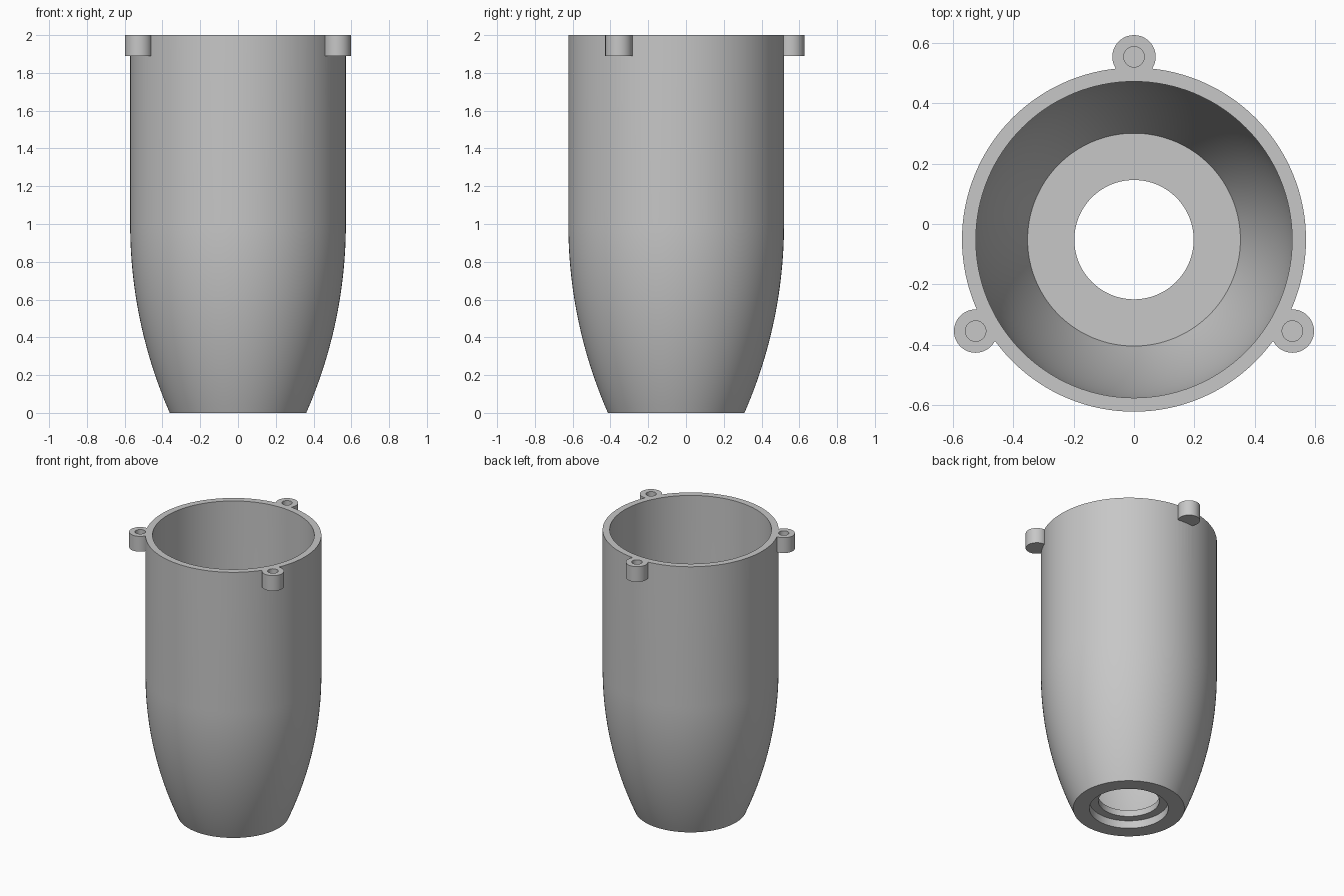
import bpy, bmesh, math
from mathutils import Vector

if "Cube" in bpy.data.objects:
    bpy.data.objects.remove(bpy.data.objects["Cube"], do_unlink=True)

CENTRE = Vector((0, -0.052, 0))
TOP, SHOULDER, FLOOR = 2.0, 1.0, 0.1
OUTER, WALL, ARC = 0.571, 0.046, 2.49   # radius, wall thickness, ogive arc radius

grey = bpy.data.materials.new("plain grey")
grey.use_nodes = True
colour = (0.57, 0.57, 0.57, 1)
grey.diffuse_color = colour
grey.node_tree.nodes["Principled BSDF"].inputs["Base Color"].default_value = colour


def revolve(name, profile, location, steps):
    """Spin a closed (radius, z) profile around the vertical axis."""
    bm = bmesh.new()
    verts = [bm.verts.new((r, 0, z)) for r, z in profile]
    edges = [bm.edges.new((a, b)) for a, b in zip(verts, verts[1:] + verts[:1])
             if a.co.x > 0 or b.co.x > 0]
    bmesh.ops.spin(bm, geom=verts + edges, cent=(0, 0, 0), axis=(0, 0, 1),
                   angle=math.tau, steps=steps)
    bmesh.ops.remove_doubles(bm, verts=bm.verts, dist=1e-5)
    bmesh.ops.recalc_face_normals(bm, faces=bm.faces)
    mesh = bpy.data.meshes.new(name)
    bm.to_mesh(mesh)
    bm.free()
    mesh.materials.append(grey)
    obj = bpy.data.objects.new(name, mesh)
    obj.location = location
    bpy.context.collection.objects.link(obj)
    return obj


def ogive(inset, z_start, count=24):
    """Side profile from z_start up to the shoulder, offset inward by inset."""
    arc = ARC - inset
    points = []
    for i in range(count + 1):
        z = z_start + (SHOULDER - z_start) * i / count
        drop = arc - math.sqrt(arc * arc - (SHOULDER - z) ** 2)
        points.append((OUTER - inset - drop, z))
    return points


# Hollow body: outer wall, rim, inner wall, floor, through hole, recess below
outer = ogive(0, 0) + [(OUTER, TOP)]
inner = [(OUTER - WALL, TOP)] + ogive(WALL, FLOOR)[::-1]
opening = [(0.198, FLOOR), (0.198, 0.055), (0.256, 0.055), (0.256, 0)]
body = revolve("cup_body", outer + inner + opening, CENTRE, 128)

# Three rim lugs with blind screw holes, merged into the body
lug_profile = [(0, 1.89), (0.072, 1.89), (0.072, TOP), (0.034, TOP),
               (0.034, 1.92), (0, 1.92)]
bpy.context.view_layer.objects.active = body
for i in range(3):
    a = math.radians(90 + 120 * i)
    spot = CENTRE + 0.607 * Vector((math.cos(a), math.sin(a), 0))
    lug = revolve("rim_lug", lug_profile, spot, 48)
    bpy.context.view_layer.update()
    mod = body.modifiers.new("join lug", "BOOLEAN")
    mod.operation, mod.solver, mod.object = "UNION", "EXACT", lug
    bpy.ops.object.modifier_apply(modifier=mod.name)
    bpy.data.objects.remove(lug, do_unlink=True)

# Smooth walls with crisp rims
bpy.ops.object.select_all(action="DESELECT")
body.select_set(True)
bpy.ops.object.shade_smooth_by_angle(angle=math.radians(30))
